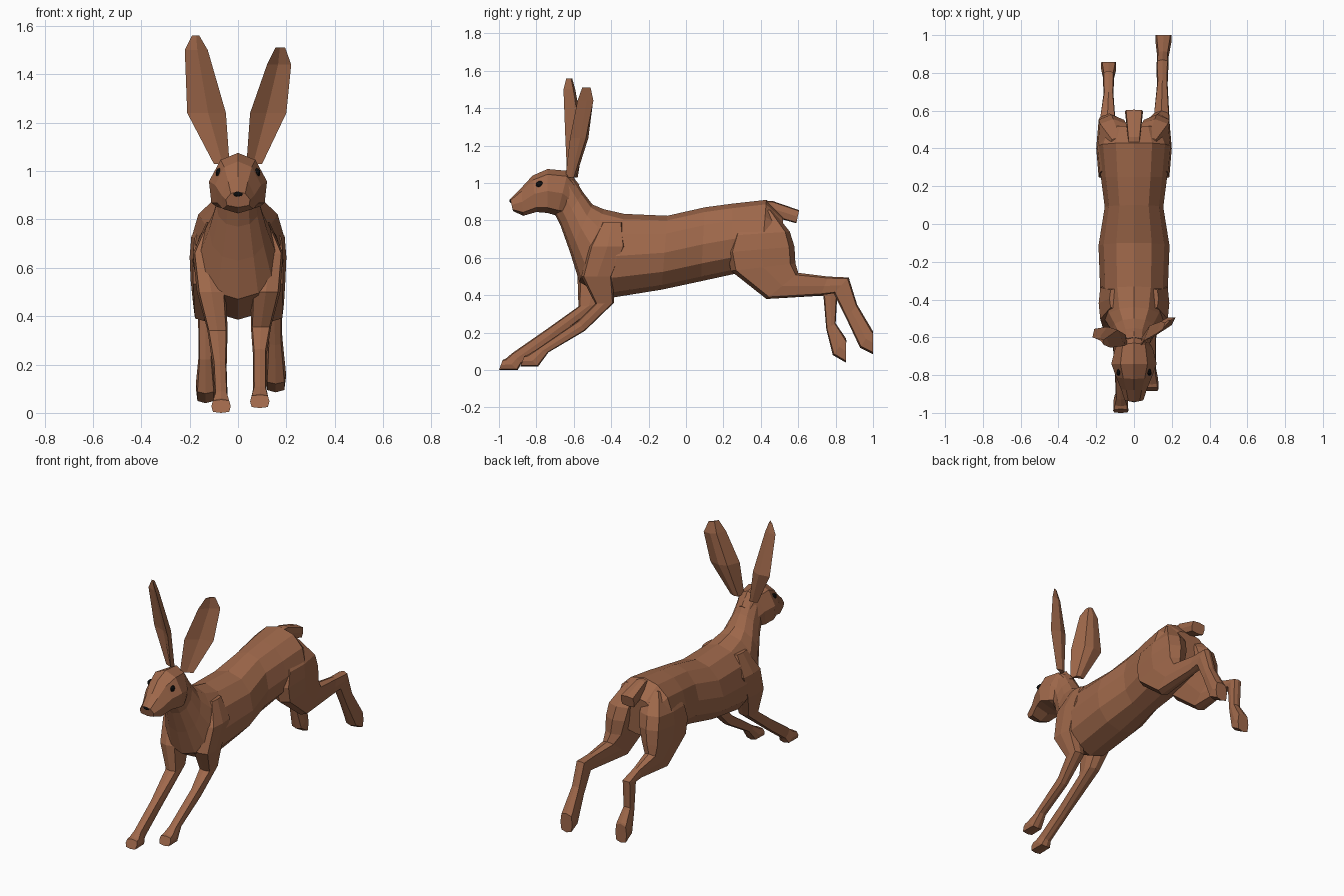
import bpy, bmesh, math
from mathutils import Vector


def material(name, rgb):
    m = bpy.data.materials.new(name)
    m.diffuse_color = (*rgb, 1)
    return m


FUR = material("brown fur", (0.35, 0.14, 0.07))
BLACK = material("black", (0.004, 0.004, 0.004))


def skin(name, rings, mat=FUR):
    """Bridge a list of equal-sized point rings into a closed flat-shaded mesh."""
    bm = bmesh.new()
    loops = [[bm.verts.new(p) for p in r] for r in rings]
    n = len(loops[0])
    for a, b in zip(loops, loops[1:]):
        for i in range(n):
            j = (i + 1) % n
            bm.faces.new((a[i], a[j], b[j], b[i]))
    bm.faces.new(loops[0])
    bm.faces.new(loops[-1])
    bmesh.ops.recalc_face_normals(bm, faces=bm.faces)
    me = bpy.data.meshes.new(name)
    bm.to_mesh(me)
    bm.free()
    me.materials.append(mat)
    ob = bpy.data.objects.new(name, me)
    bpy.context.collection.objects.link(ob)
    return ob


def loft(name, sections, n=8, power=0.8, pear=0.0):
    """Each section: (y, z) of one edge, (y, z) of the opposite edge, centre x, half width."""
    def sp(v):
        return math.copysign(abs(v) ** power, v) if abs(v) > 1e-6 else 0.0
    rings = []
    for ay, az, by, bz, xc, hw in sections:
        ring = []
        for i in range(n):
            t = 2 * math.pi * i / n
            c, s = sp(math.cos(t)), sp(math.sin(t))
            k = (1 + c) / 2
            ring.append((xc + hw * s * (1 - pear * c),
                         by + (ay - by) * k, bz + (az - bz) * k))
        rings.append(ring)
    return skin(name, rings)


# Body from neck to rump
loft("body", [
    (-0.60, 1.03, -0.71, 0.85, 0, 0.08),
    (-0.55, 0.95, -0.67, 0.77, 0, 0.09),
    (-0.50, 0.885, -0.62, 0.63, 0, 0.12),
    (-0.44, 0.86, -0.57, 0.47, 0, 0.155),
    (-0.33, 0.835, -0.41, 0.385, 0, 0.178),
    (-0.10, 0.825, -0.13, 0.43, 0, 0.188),
    (0.10, 0.87, 0.08, 0.475, 0, 0.155),
    (0.25, 0.89, 0.24, 0.51, 0, 0.175),
    (0.43, 0.91, 0.40, 0.54, 0, 0.192),
    (0.52, 0.82, 0.50, 0.57, 0, 0.15)], n=12, power=0.95, pear=0.04)

# Head, wider at the cheeks
loft("head", [
    (-0.57, 0.99, -0.66, 0.83, 0, 0.075),
    (-0.63, 1.065, -0.69, 0.825, 0, 0.10),
    (-0.74, 1.075, -0.74, 0.84, 0, 0.12),
    (-0.82, 1.04, -0.80, 0.845, 0, 0.095),
    (-0.88, 0.975, -0.87, 0.825, 0, 0.068),
    (-0.94, 0.915, -0.925, 0.85, 0, 0.05)], pear=0.28)

# Tail
loft("tail", [
    (0.40, 0.905, 0.46, 0.80, 0, 0.03),
    (0.46, 0.905, 0.50, 0.81, 0, 0.035),
    (0.605, 0.855, 0.59, 0.785, 0, 0.048)], power=0.4)

# Front legs: shared shoulder, then each leg in its own stride
for side, s, lower in (
    ("left", -1, [
        (-0.58, 0.50, -0.39, 0.50, 0.11, 0.06),
        (-0.575, 0.34, -0.46, 0.35, 0.085, 0.042),
        (-0.75, 0.215, -0.715, 0.155, 0.075, 0.028),
        (-0.93, 0.09, -0.88, 0.035, 0.07, 0.027),
        (-0.965, 0.06, -0.90, 0.0, 0.07, 0.038),
        (-0.98, 0.055, -1.0, 0.0, 0.07, 0.04)]),
    ("right", 1, [
        (-0.56, 0.50, -0.39, 0.50, 0.115, 0.06),
        (-0.485, 0.355, -0.385, 0.36, 0.095, 0.042),
        (-0.575, 0.265, -0.54, 0.21, 0.09, 0.028),
        (-0.80, 0.11, -0.735, 0.095, 0.09, 0.027),
        (-0.85, 0.08, -0.79, 0.02, 0.09, 0.038),
        (-0.865, 0.075, -0.885, 0.02, 0.09, 0.04)])):
    shoulder = [(-0.45, 0.79, -0.34, 0.79, 0.09, 0.04),
                (-0.52, 0.66, -0.32, 0.66, 0.135, 0.052)]
    loft(side + "_front_leg",
         [(a, b, c, d, s * x, w) for a, b, c, d, x, w in shoulder + lower], power=0.5)

# Hind legs: shared thigh, then each leg kicked back differently
for side, s, lower in (
    ("left", -1, [
        (0.43, 0.38, 0.58, 0.51, 0.14, 0.045),
        (0.68, 0.395, 0.70, 0.46, 0.135, 0.026),
        (0.735, 0.395, 0.81, 0.42, 0.135, 0.03),
        (0.75, 0.22, 0.80, 0.25, 0.135, 0.028),
        (0.785, 0.08, 0.855, 0.17, 0.134, 0.04),
        (0.855, 0.04, 0.857, 0.16, 0.134, 0.04)]),
    ("right", 1, [
        (0.43, 0.38, 0.60, 0.52, 0.145, 0.045),
        (0.72, 0.40, 0.76, 0.50, 0.15, 0.028),
        (0.79, 0.41, 0.87, 0.495, 0.15, 0.032),
        (0.855, 0.28, 0.915, 0.35, 0.153, 0.03),
        (0.93, 0.12, 0.995, 0.215, 0.156, 0.042),
        (1.0, 0.085, 1.0, 0.205, 0.156, 0.042)])):
    thigh = [(0.30, 0.82, 0.46, 0.86, 0.075, 0.05),
             (0.25, 0.72, 0.555, 0.74, 0.11, 0.083),
             (0.22, 0.63, 0.58, 0.66, 0.12, 0.08),
             (0.24, 0.53, 0.585, 0.57, 0.13, 0.066)]
    loft(side + "_hind_leg",
         [(a, b, c, d, s * x, w) for a, b, c, d, x, w in thigh + lower], power=0.5)

# Ears: cupped blades; each row is z, inner x, inner y, outer x, outer y, back depth
for side, s, rows in (
    ("left", -1, [
        (1.03, 0.035, -0.635, 0.10, -0.59, 0.035),
        (1.24, 0.05, -0.645, 0.21, -0.555, 0.055),
        (1.50, 0.125, -0.655, 0.22, -0.60, 0.035),
        (1.56, 0.16, -0.64, 0.19, -0.61, 0.015)]),
    ("right", 1, [
        (1.03, 0.035, -0.645, 0.10, -0.60, 0.035),
        (1.24, 0.05, -0.62, 0.20, -0.535, 0.055),
        (1.44, 0.12, -0.58, 0.22, -0.495, 0.035),
        (1.51, 0.155, -0.555, 0.195, -0.51, 0.015)])):
    rings = []
    for z, ix, iy, ox, oy, d in rows:
        i, o = Vector((s * ix, iy, z)), Vector((s * ox, oy, z))
        back = Vector((-s * 0.5, 0.87, 0)) * d
        rings.append([i, (i + o) / 2 + back * 0.25, o,
                      i.lerp(o, 0.7) + back * 0.8, i.lerp(o, 0.4) + back])
    skin(side + "_ear", rings)


# Eyes and nose
def bead(name, loc, scale, turn=0):
    bpy.ops.mesh.primitive_ico_sphere_add(subdivisions=2, radius=1, location=loc,
                                          rotation=(0, 0, turn))
    ob = bpy.context.object
    ob.name = name
    ob.scale = scale
    ob.data.materials.append(BLACK)


for side, s in (("left", -1), ("right", 1)):
    bead(side + "_eye", (s * 0.078, -0.78, 0.993), (0.013, 0.024, 0.019), s * 0.35)
bead("nose", (0, -0.936, 0.905), (0.02, 0.008, 0.011))
